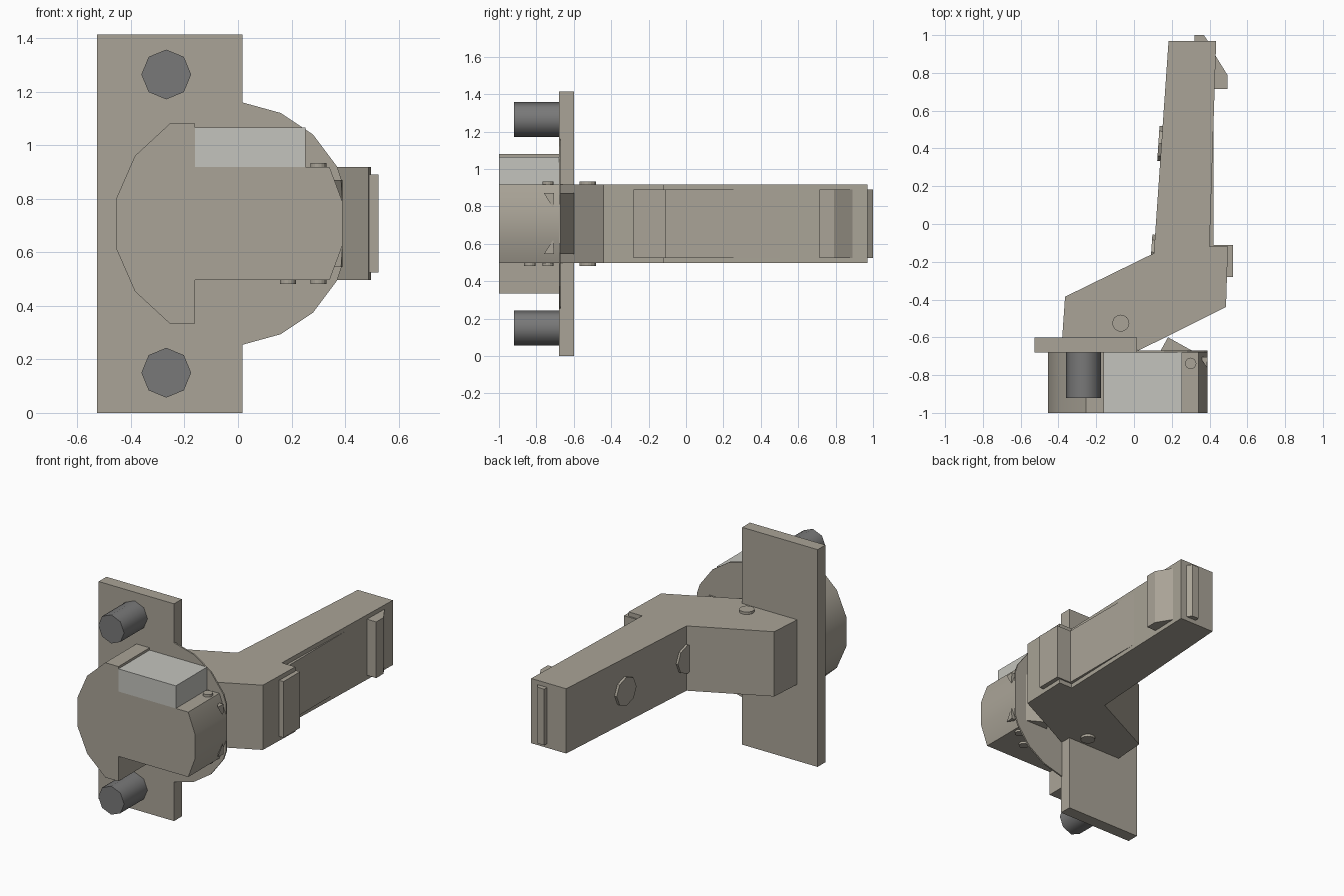
import bpy, bmesh, math
from mathutils import Vector, Matrix

if "Cube" in bpy.data.objects:
    bpy.data.objects.remove(bpy.data.objects["Cube"])


def material(name, rgb):
    m = bpy.data.materials.new(name)
    m.diffuse_color = (*rgb, 1)
    m.use_nodes = True
    m.node_tree.nodes["Principled BSDF"].inputs["Base Color"].default_value = m.diffuse_color
    return m


BEIGE = material("beige", (0.40, 0.37, 0.31))
STEEL = material("dark_grey", (0.19, 0.19, 0.19))
LIGHT = material("light_grey", (0.55, 0.55, 0.51))


def finish(bm, name, mat, smooth=None):
    bmesh.ops.recalc_face_normals(bm, faces=bm.faces)
    me = bpy.data.meshes.new(name)
    bm.to_mesh(me)
    bm.free()
    ob = bpy.data.objects.new(name, me)
    bpy.context.collection.objects.link(ob)
    me.materials.append(mat)
    if smooth:
        bpy.ops.object.select_all(action='DESELECT')
        ob.select_set(True)
        bpy.context.view_layer.objects.active = ob
        bpy.ops.object.shade_smooth_by_angle(angle=math.radians(smooth))
    return ob


def prism(name, pts, axis, lo, hi, mat=BEIGE, smooth=None):
    """Extrude a profile: axis 'y' takes (x, z) points, axis 'z' takes (x, y)."""
    bm = bmesh.new()
    at = (lambda p, d: (p[0], d, p[1])) if axis == 'y' else (lambda p, d: (p[0], p[1], d))
    face = bm.faces.new([bm.verts.new(at(p, lo)) for p in pts])
    ext = bmesh.ops.extrude_face_region(bm, geom=[face])
    step = Vector(at((0, 0), hi - lo))
    bmesh.ops.translate(bm, vec=step, verts=[v for v in ext['geom'] if isinstance(v, bmesh.types.BMVert)])
    return finish(bm, name, mat, smooth)


def rod(name, centre, direction, r, depth, sides, mat=BEIGE, smooth=None, spin=0):
    bm = bmesh.new()
    rot = Vector(direction).to_track_quat('Z', 'Y').to_matrix().to_4x4()
    bmesh.ops.create_cone(bm, cap_ends=True, segments=sides, radius1=r, radius2=r, depth=depth,
                          matrix=Matrix.Translation(centre) @ rot @ Matrix.Rotation(spin, 4, 'Z'))
    return finish(bm, name, mat, smooth)


def rect(x0, x1, y0, y1):
    return [(x0, y0), (x1, y0), (x1, y1), (x0, y1)]


MID = 0.707


def mirrored(upper):
    return upper + [(x, 2 * MID - z) for x, z in reversed(upper)]


# Mounting plate with its thin half-round flange
prism("mounting_plate", rect(-0.527, 0.016, 0, 1.413), 'y', -0.68, -0.60)
prism("round_flange", mirrored([(0.015, 1.16), (0.16, 1.12), (0.28, 1.04), (0.37, 0.92), (0.39, 0.86)]),
      'y', -0.68, -0.67)

# Lock head
prism("lock_head", mirrored([(-0.16, 0.918), (-0.16, 1.08), (-0.255, 1.08), (-0.385, 0.96),
                             (-0.455, 0.80)])
      + [(-0.16, 0.496), (0.342, 0.496), (0.39, 0.625), (0.39, 0.789), (0.342, 0.918)],
      'y', -1.0, -0.675, smooth=40)
prism("light_block", rect(-0.16, 0.253, 0.918, 1.065), 'y', -1.0, -0.68, LIGHT)

# Bolts
for i, z in enumerate((0.15, 1.264)):
    rod(f"bolt_{i}", (-0.268, -0.80, z), (0, 1, 0), 0.093, 0.24, 8, STEEL, 50)

# Handle arm and the wedge joining it to the flange
prism("handle_arm", [(-0.38, -0.60), (-0.365, -0.385), (0.105, -0.155), (0.183, 0.97), (0.435, 0.97),
                     (0.40, -0.12), (0.497, -0.12), (0.487, -0.44), (0.02, -0.672), (0.0, -0.61)],
      'z', 0.497, 0.918)
prism("arm_wedge", [(0.14, -0.672), (0.31, -0.672), (0.18, -0.60)], 'z', 0.545, 0.87)

# Raised panel and tabs along the handle
for name, pts in {
    "grip_panel": rect(0.38, 0.42, -0.12, 0.50),
    "elbow_tab": [(0.42, -0.11), (0.524, -0.11), (0.524, -0.28), (0.48, -0.28), (0.42, -0.2)],
    "tip_catch": [(0.40, 0.715), (0.494, 0.715), (0.494, 0.79), (0.432, 0.89), (0.40, 0.89)],
    "end_tab": [(0.32, 0.96), (0.32, 1.0), (0.37, 1.0), (0.39, 0.97), (0.39, 0.96)],
}.items():
    prism(name, pts, 'z', 0.525, 0.89)

# Octagonal buttons on the outer side of the handle
for i, (x, y) in enumerate(((0.144, 0.425), (0.106, -0.15))):
    rod(f"side_button_{i}", (x, y, MID), (-1, 0.067, 0), 0.093, 0.03, 8)

# Small pins on the top and bottom faces
for i, (x, y, r, z) in enumerate(((-0.07, -0.525, 0.045, 0.922), (-0.07, -0.525, 0.045, 0.493),
                                  (0.30, -0.738, 0.03, 0.922), (0.30, -0.738, 0.03, 0.493),
                                  (0.186, -0.835, 0.03, 0.493))):
    rod(f"pin_{i}", (x, y, z), (0, 0, 1), r, 0.024, 16)

# Small corner fins on the end of the head
for i, s in enumerate((1, -1)):
    bm = bmesh.new()
    for x, y, dz in ((0.35, -0.705, 0.163), (0.39, -0.705, 0.163), (0.385, -0.76, 0.163), (0.39, -0.71, 0.085)):
        bm.verts.new((x, y, MID + s * dz))
    bmesh.ops.convex_hull(bm, input=bm.verts)
    finish(bm, f"corner_fin_{i}", BEIGE)
